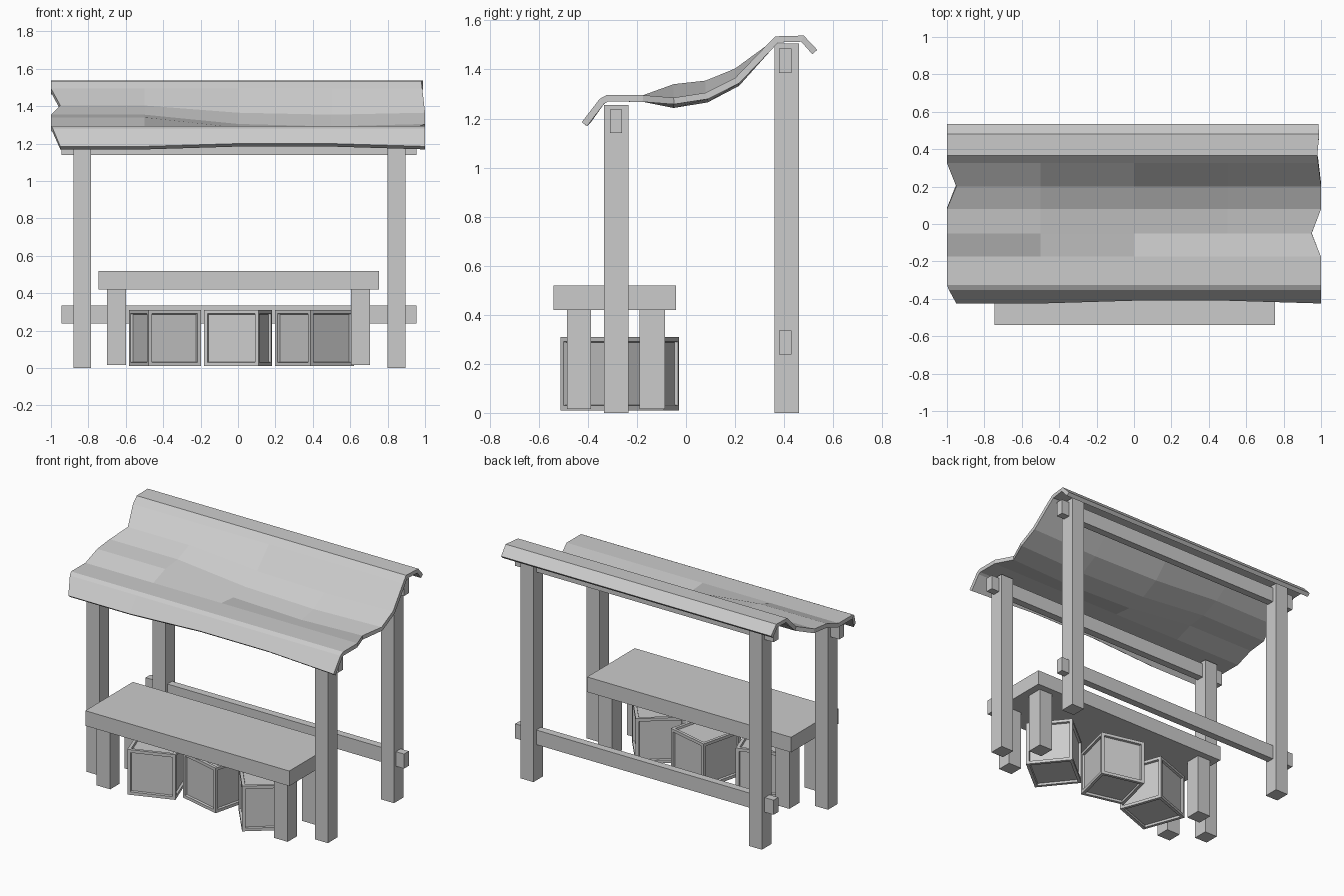
import bpy, bmesh
from math import radians
from mathutils import Matrix

if "Cube" in bpy.data.objects:
    bpy.data.objects.remove(bpy.data.objects["Cube"])


def finish(name, bm):
    me = bpy.data.meshes.new(name)
    bm.to_mesh(me)
    bm.free()
    ob = bpy.data.objects.new(name, me)
    bpy.context.collection.objects.link(ob)
    return ob


def box(name, x, y, z):
    """Box from (min, max) ranges."""
    bm = bmesh.new()
    size = [b - a for a, b in (x, y, z)]
    mid = [(a + b) / 2 for a, b in (x, y, z)]
    bmesh.ops.create_cube(bm, size=1, matrix=Matrix.Translation(mid) @ Matrix.Diagonal((*size, 1)))
    return finish(name, bm)


def crate(name, x, y, turn, size=0.3):
    bm = bmesh.new()
    bmesh.ops.create_cube(bm, size=size)
    sides = bm.faces[:]
    bmesh.ops.inset_individual(bm, faces=sides, thickness=0.028)
    bmesh.ops.inset_individual(bm, faces=sides, thickness=0.004, depth=-0.014)
    ob = finish(name, bm)
    ob.location = (x, y, 0.01 + size / 2)
    ob.rotation_euler.z = radians(turn)
    return ob


# Posts
for side, x in (("left", (-0.88, -0.785)), ("right", (0.80, 0.895))):
    box("front_post_" + side, x, (-0.335, -0.235), (0, 1.255))
    box("back_post_" + side, x, (0.36, 0.46), (0, 1.505))

# Cross rails running through the posts
rail_x = (-0.945, 0.955)
box("front_upper_rail", rail_x, (-0.31, -0.26), (1.14, 1.237))
box("back_upper_rail", rail_x, (0.38, 0.43), (1.385, 1.485))
box("back_lower_rail", rail_x, (0.38, 0.43), (0.238, 0.335))

# Table
box("table_top", (-0.745, 0.755), (-0.54, -0.04), (0.42, 0.52))
for side, x in (("left", (-0.70, -0.60)), ("right", (0.605, 0.705))):
    box("table_leg_front_" + side, x, (-0.485, -0.388), (0.015, 0.42))
    box("table_leg_back_" + side, x, (-0.19, -0.085), (0.015, 0.42))

# Crates under the table
crate("crate_left", -0.39, -0.285, 20)
crate("crate_middle", 0.0, -0.21, -14)
crate("crate_right", 0.41, -0.30, 39)

# Cloth canopy: rows of (y, z, sag weight, left edge x, right edge x)
rows = [
    (-0.425, 1.185, 0, -0.95, 1.0),
    (-0.352, 1.28, 0, -0.99, 1.0),
    (-0.325, 1.295, 0, -1.0, 1.0),
    (-0.175, 1.295, 0, -1.0, 1.0),
    (-0.05, 1.285, 1.0, -1.0, 0.95),
    (0.08, 1.305, 0.9, -1.0, 1.0),
    (0.20, 1.365, 0.7, -0.95, 1.0),
    (0.325, 1.495, 0, -1.0, 0.985),
    (0.365, 1.535, 0, -1.0, 0.98),
    (0.48, 1.538, 0, -1.0, 0.99),
    (0.535, 1.48, 0, -1.0, 0.985),
]
lift = [0.055, 0.055, 0.0, -0.015, 0.0]      # height of the cloth per column
hem = [0.0, 0.0, 0.015, 0.015, 0.0]          # wavy front hem
bm = bmesh.new()
grid = []
for r, (y, z, w, x0, x1) in enumerate(rows):
    xs = (x0, -0.5, 0, 0.5, x1)
    grid.append([bm.verts.new((x, y + (hem[c] if r == 0 else 0),
                               z + w * lift[c] + (hem[c] if r == 0 else 0)))
                 for c, x in enumerate(xs)])
for a, b in zip(grid, grid[1:]):
    for c in range(4):
        bm.faces.new((a[c], a[c + 1], b[c + 1], b[c]))
canopy = finish("canopy", bm)
solid = canopy.modifiers.new("thickness", "SOLIDIFY")
solid.thickness = 0.027
solid.offset = -1
